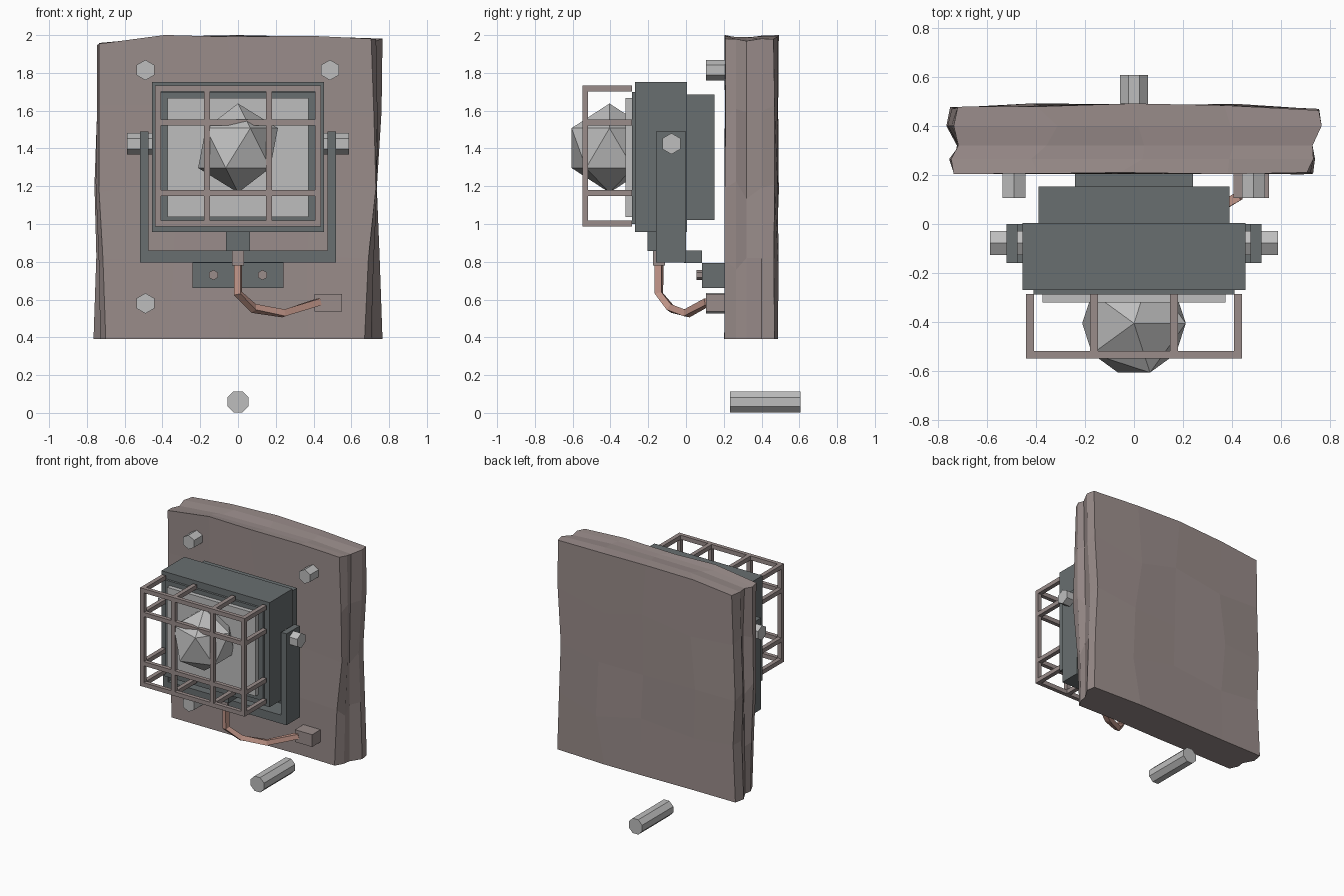
import bpy, bmesh, math, random
from mathutils import Vector, Matrix

if "Cube" in bpy.data.objects:
    bpy.data.objects.remove(bpy.data.objects["Cube"])
random.seed(4)


def material(name, rgb):
    m = bpy.data.materials.new(name)
    m.use_nodes = True
    col = [(c / 255) ** 2.2 for c in rgb] + [1]
    m.diffuse_color = col
    m.node_tree.nodes["Principled BSDF"].inputs["Base Color"].default_value = col
    return m


STONE = material("warm stone", (152, 139, 137))
DARK = material("dark slate metal", (104, 110, 111))
STEEL = material("light steel", (188, 188, 188))
COPPER = material("copper", (194, 150, 137))


def finish(name, bm, mat):
    bmesh.ops.recalc_face_normals(bm, faces=bm.faces)
    mesh = bpy.data.meshes.new(name)
    bm.to_mesh(mesh)
    bm.free()
    mesh.materials.append(mat)
    obj = bpy.data.objects.new(name, mesh)
    bpy.context.collection.objects.link(obj)


def add_box(bm, x, y, z):
    """Box from (min, max) ranges."""
    centre = Vector([(a + b) / 2 for a, b in (x, y, z)])
    size = [b - a for a, b in (x, y, z)]
    bmesh.ops.create_cube(bm, size=1, matrix=Matrix.Translation(centre) @ Matrix.Diagonal((*size, 1)))


def boxes(name, mat, *ranges):
    bm = bmesh.new()
    for r in ranges:
        add_box(bm, *r)
    finish(name, bm, mat)


def prism(name, mat, start, end, radius, sides=6, turn=0.0):
    """Straight prism between two points, along x or y."""
    a, b = Vector(start), Vector(end)
    axis = Matrix.Rotation(math.pi / 2, 4, "X")
    if a.x != b.x:
        axis = Matrix.Rotation(math.pi / 2, 4, "Z") @ axis
    bm = bmesh.new()
    bmesh.ops.create_cone(bm, cap_ends=True, segments=sides, radius1=radius, radius2=radius,
                          depth=(b - a).length,
                          matrix=Matrix.Translation((a + b) / 2) @ axis @ Matrix.Rotation(turn, 4, "Z"))
    finish(name, bm, mat)


# Rough stone slab: lattice shell with chipped, grooved edges
def slab():
    n = 4
    depth = [.205, .265, .32, .40, .47]
    top = [1.985, 1.98, 1.975, 1.985, 1.985]
    groove = [0, -.01, .035, 0, .02]
    # Edge positions by row, bottom to top, on the front and the back
    right_front = [.67, .69, .73, .72, .705]
    right_back = [.765, .75, .735, .76, .765]
    left_front = [-.70, -.715, -.735, -.735, -.735]
    left_back = [-.765, -.75, -.76, -.745, -.735]
    bm = bmesh.new()
    v = {}
    for i in range(n + 1):
        for j in range(n + 1):
            for k in range(n + 1):
                if not {i, j, k} & {0, n}:
                    continue
                s, t, d = i / n, j / n, min(k / 3, 1)
                cut = groove[k] * random.uniform(.5, 1.2)
                x0 = left_front[j] + (left_back[j] - left_front[j]) * d + cut
                x1 = right_front[j] + (right_back[j] - right_front[j]) * d - cut * .6
                x = x0 + (x1 - x0) * s
                y = depth[k]
                z = .39 + (top[k] - .39) * t
                if 0 < i < n:
                    x += random.uniform(-.05, .05)
                    y += .014 if k == n else 0
                    z += .012 if j == n else 0
                if 0 < j < n:
                    z += random.uniform(-.05, .05)
                if j == n:
                    z += random.uniform(-.008, .004) - (.025 if i == 0 else 0)
                if k == n:
                    y += random.uniform(-.008, .008)
                if k == 0:
                    y += random.uniform(-.003, .006)
                v[i, j, k] = bm.verts.new((x, y, z))
    for side in (0, n):
        for a in range(n):
            for b in range(n):
                ring = [(a, b), (a + 1, b), (a + 1, b + 1), (a, b + 1)]
                bm.faces.new([v[side, p, q] for p, q in ring])
                bm.faces.new([v[p, side, q] for p, q in ring])
                bm.faces.new([v[p, q, side] for p, q in ring])
    finish("stone_slab", bm, STONE)


slab()

# Slab bolts and the one lying on the ground
for name, x, z in (("upper_right", -.49, 1.815), ("upper_left", .487, 1.815), ("lower_right", -.49, .58)):
    prism("slab_bolt_" + name, STEEL, (x, .105, z), (x, .215, z), .054)
prism("fallen_bolt", STEEL, (0, .232, .058), (0, .607, .058), .061, 8, math.pi / 8)

# Lamp housing
boxes("housing", DARK, ((-.455, .455), (-.27, .005), (.957, 1.752)))
boxes("housing_rear", DARK, ((-.39, .39), (0, .152), (1.02, 1.685)))
boxes("housing_front_rim", DARK, ((-.41, .41), (-.287, -.265), (1.0, 1.7)))
boxes("reflector_panel", STEEL, ((-.373, .373), (-.32, -.28), (1.038, 1.667)))

# Faceted bulb
bm = bmesh.new()
bmesh.ops.create_icosphere(bm, subdivisions=1, radius=.236, matrix=Matrix.Translation((0, -.405, 1.402)))
finish("bulb", bm, STEEL)

# Protective cage: front grid plus struts back to the housing
T = .016
xs, zs = (-.424, -.163, .163, .424), (1.003, 1.163, 1.537, 1.717)
front = (-.548, -.518)
bm = bmesh.new()
for x in xs:
    add_box(bm, (x - T, x + T), front, (zs[0] - T, zs[-1] + T))
for z in zs:
    add_box(bm, (xs[0] - T, xs[-1] + T), front, (z - T, z + T))
for x in xs:
    for z in zs:
        if x in (xs[0], xs[-1]) or z in (zs[0], zs[-1]):
            add_box(bm, (x - T, x + T), (-.54, -.285), (z - T, z + T))
finish("cage", bm, STONE)

# Yoke bracket with side bolts
boxes("yoke", DARK, ((-.52, .52), (-.16, 0), (.795, .86)),
      ((-.52, -.475), (-.16, 0), (.86, 1.49)), ((.475, .52), (-.16, 0), (.86, 1.49)))
for name, s in (("left", 1), ("right", -1)):
    prism("yoke_bolt_" + name, STEEL, (s * .45, -.077, 1.425), (s * .587, -.077, 1.425), .056)

# Wall mount
boxes("mount_arm", DARK, ((-.24, .24), (-.01, .085), (.793, .86)))
boxes("mount_plate", DARK, ((-.24, .24), (.085, .21), (.66, .793)))
for name, x in (("right", -.13), ("left", .13)):
    prism("mount_screw_" + name, STONE, (x, .055, .73), (x, .09, .73), .027)

# Cable with gland and wall socket
boxes("cable_neck", DARK, ((-.063, .063), (-.205, -.08), (.858, .96)))
boxes("cable_gland", STONE, ((-.033, .033), (-.175, -.11), (.78, .86)))
boxes("cable_socket", STONE, ((.405, .55), (.105, .21), (.537, .63)))

path = [Vector(p) for p in ((0, -.143, .86), (0, -.143, .632), (.083, -.08, .553), (.24, .005, .527), (.43, .115, .588))]
bm = bmesh.new()
rings = []
for i, p in enumerate(path):
    a, b = path[max(i - 1, 0)], path[min(i + 1, len(path) - 1)]
    along = (b - a).normalized()
    side = along.cross(Vector((1, -.3, .2))).normalized()
    up = along.cross(side)
    rings.append([bm.verts.new(p + .026 * (side * math.cos(t) + up * math.sin(t)))
                  for t in (math.pi * (q + .5) / 2 for q in range(4))])
for r0, r1 in zip(rings, rings[1:]):
    for q in range(4):
        bm.faces.new((r0[q], r0[(q + 1) % 4], r1[(q + 1) % 4], r1[q]))
bm.faces.new(rings[0])
bm.faces.new(rings[-1])
finish("cable", bm, COPPER)
